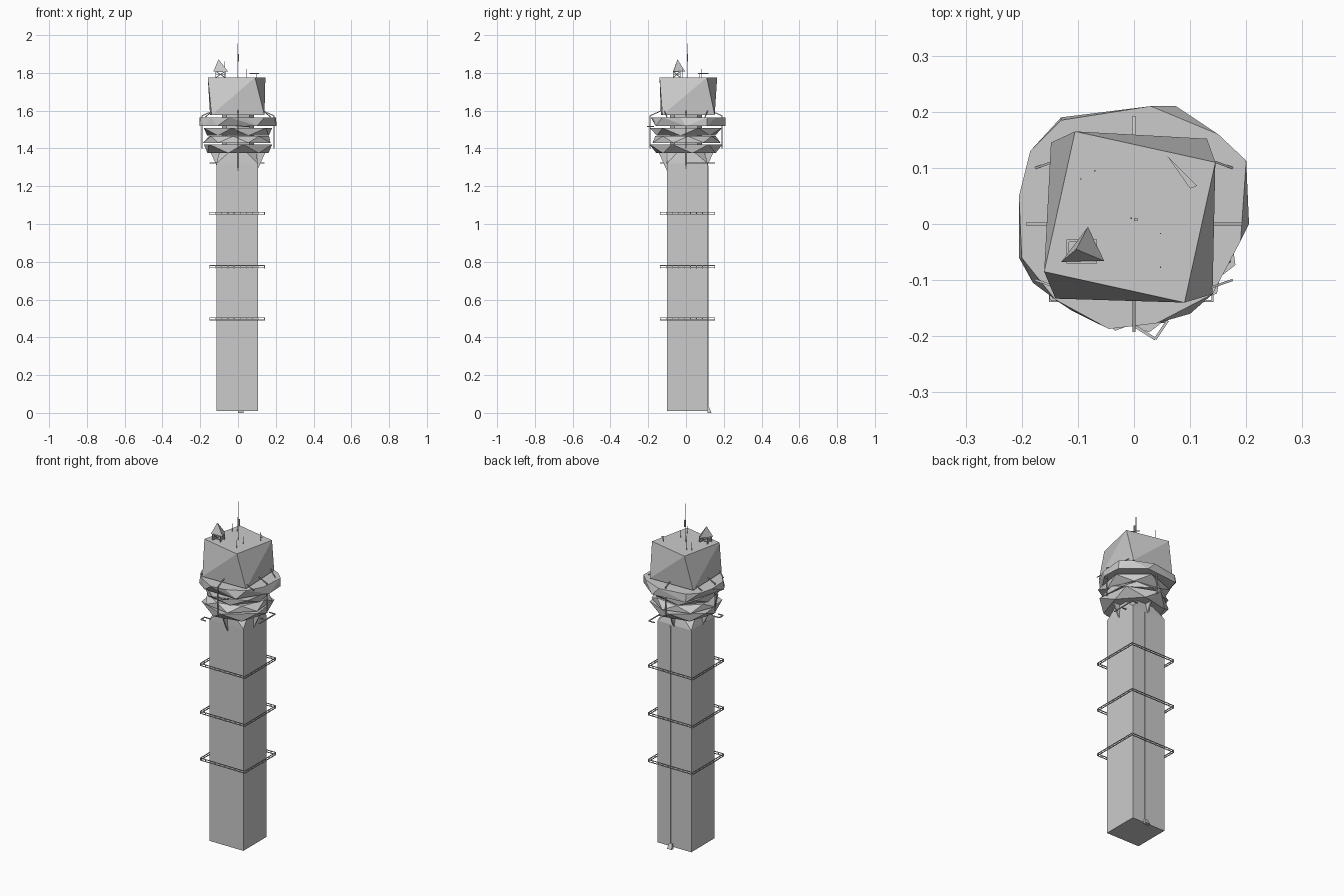
import bpy, bmesh, math
from mathutils import Vector

cube = bpy.data.objects.get("Cube")
if cube:
    bpy.data.objects.remove(cube, do_unlink=True)

concrete = bpy.data.materials.new("concrete_grey")
concrete.use_nodes = True
GREY = (0.6, 0.6, 0.6, 1)
concrete.diffuse_color = GREY
concrete.node_tree.nodes["Principled BSDF"].inputs["Base Color"].default_value = GREY


def finish(name, bm):
    bmesh.ops.recalc_face_normals(bm, faces=bm.faces)
    mesh = bpy.data.meshes.new(name)
    bm.to_mesh(mesh)
    bm.free()
    mesh.materials.append(concrete)
    obj = bpy.data.objects.new(name, mesh)
    bpy.context.collection.objects.link(obj)
    return obj


def hull(name, points):
    """Flat-faced solid wrapped around a set of points."""
    bm = bmesh.new()
    for p in points:
        bm.verts.new(p)
    res = bmesh.ops.convex_hull(bm, input=bm.verts)
    loose = [v for v in bm.verts if not v.link_faces]
    bmesh.ops.delete(bm, geom=loose, context='VERTS')
    return finish(name, bm)


def at(outline, z):
    return [(x, y, z) for x, y in outline]


def rect(x0, x1, y0, y1):
    return [(x0, y0), (x1, y0), (x1, y1), (x0, y1)]


def ngon(sides, radius, turn):
    angles = [math.radians(turn) + math.tau * i / sides for i in range(sides)]
    return [(radius * math.cos(a), radius * math.sin(a)) for a in angles]


def rods(name, segments, r=0.0025):
    """Thin square bars joined into one object."""
    bm = bmesh.new()
    for a, b in segments:
        a, b = Vector(a), Vector(b)
        axis = b - a
        turn = axis.to_track_quat('Z', 'Y').to_matrix().to_4x4()
        turn.translation = (a + b) / 2
        made = bmesh.ops.create_cube(bm, size=1)["verts"]
        for v in made:
            v.co = turn @ Vector((v.co.x * 2 * r, v.co.y * 2 * r, v.co.z * axis.length))
    return finish(name, bm)


# Square shaft and tapered neck
shaft = rect(-0.115, 0.105, -0.1, 0.115)
hull("shaft", at(shaft, 0.01) + at(shaft, 1.32))
hull("neck", at(shaft, 1.32) + at(ngon(8, 0.105, 22), 1.385))
hull("core", at(ngon(8, 0.085, 0), 1.38) + at(ngon(8, 0.085, 0), 1.58))

# Pipe down the back and the small box at its foot
rods("back_pipe", [((0.02, 0.117, 0.03), (0.02, 0.117, 1.31))], 0.003)
foot = rect(0.0, 0.03, 0.115, 0.135)
hull("foot_box", at(foot, 0) + at(rect(0.005, 0.025, 0.115, 0.122), 0.03))

# Square rail rings around the shaft
for level, z in zip(("lower", "middle", "upper"), (0.498, 0.774, 1.057)):
    ring = rect(-0.15, 0.14, -0.137, 0.152)
    bars = []
    for i in range(4):
        a, b = Vector(ring[i]), Vector(ring[(i + 1) % 4])
        for dz in (-0.006, 0.006):
            bars.append(((*a, z + dz), (*b, z + dz)))
        for k in range(9):
            p = a.lerp(b, k / 9)
            bars.append(((*p, z - 0.009), (*p, z + 0.006)))
    rods(level + "_rail_ring", bars, 0.0018)

# Short rails left at the neck
z = 1.322
rods("neck_rails", [
    ((0.138, 0.0, z), (0.138, 0.15, z)), ((0.1, 0.15, z), (0.138, 0.15, z)),
    ((-0.148, -0.135, z), (-0.115, -0.135, z)), ((-0.148, -0.135, z), (-0.148, -0.1, z)),
    ((0.1, 0.06, z), (0.138, 0.06, z)), ((-0.148, -0.1, z), (-0.11, -0.1, z)),
])

# Stacked faceted gallery bands: sides, low radius, high radius, turns, heights
bands = {
    "gallery_floor": (6, 0.165, 0.195, 12, 38, 1.375, 1.422),
    "lower_gallery": (7, 0.185, 0.165, 30, 4, 1.43, 1.465),
    "upper_gallery": (6, 0.165, 0.193, 50, 20, 1.468, 1.508),
}
for name, (n, r0, r1, t0, t1, z0, z1) in bands.items():
    hull(name, at(ngon(n, r0, t0), z0) + at(ngon(n, r1, t1), z1))

# Wide deck below the cab
deck_top = [(-0.185, 0.13), (-0.13, 0.185), (0.03, 0.21), (0.15, 0.16), (0.2, 0.113),
            (0.19, -0.03), (0.14, -0.125), (0.04, -0.177), (-0.045, -0.187),
            (-0.14, -0.135), (-0.2, -0.06), (-0.205, 0.05)]
deck_low = [(-0.205, -0.06), (-0.18, -0.105), (-0.11, -0.155), (0.1, -0.16),
            (0.205, 0), (0.2, 0.11), (0.075, 0.21), (-0.13, 0.19)]
hull("deck", at(deck_low, 1.518) + at(deck_top, 1.565))

# Thin triangular bracket at the front
tip = [(-0.01, -0.175, 1.515), (0.038, -0.205, 1.515), (0.06, -0.172, 1.515)]
rods("front_bracket", [tip[:2], tip[1:]])

# Gussets and upright posts on the four sides
for side, (dx, dy) in {"right": (-1, 0), "left": (1, 0), "front": (0, -1), "back": (0, 1)}.items():
    plate = [(0.1, 1.28), (0.105, 1.39), (0.15, 1.39)]
    hull(side + "_gusset", [(dx * r - dy * w, dy * r + dx * w, h)
                            for r, h in plate for w in (-0.004, 0.004)])
    rods(side + "_post", [((dx * 0.19, dy * 0.19, 1.4), (dx * 0.19, dy * 0.19, 1.575)),
                          ((dx * 0.19, dy * 0.19, 1.573), (dx * 0.13, dy * 0.13, 1.6))])

# Sloping stays from the deck edge to the cab corners
stays = [((sx * 0.175, sy * 0.1, 1.565), (sx * 0.132, sy * 0.115, 1.6))
         for sx in (-1, 1) for sy in (-1, 1)]
rods("cab_stays", stays, 0.002)

# Twisted cab
cab_low = [(-0.148, 0.145), (0.13, 0.152), (0.14, -0.125), (-0.14, -0.133)]
cab_top = [(-0.105, 0.165), (0.145, 0.11), (0.09, -0.14), (-0.16, -0.085)]
hull("cab", at(cab_low, 1.577) + at(cab_top, 1.775))

# Roof cone on a braced stand
hull("roof_cone", at([(-0.13, -0.068), (-0.053, -0.066), (-0.082, -0.005)], 1.808)
     + [(-0.103, -0.045, 1.872)])
legs = rect(-0.118, -0.068, -0.068, -0.03)
frame = []
for i, p in enumerate(legs):
    q = legs[(i + 1) % 4]
    frame += [((*p, 1.775), (*p, 1.81)), ((*p, 1.808), (*q, 1.808)), ((*p, 1.775), (*q, 1.808)),
              ((*p, 1.79), (*q, 1.79))]
rods("cone_stand", frame, 0.002)

# Roof plate, antennas and whips
hull("roof_plate", [(x, y, h) for x, y in [(0.06, 0.12), (0.112, 0.068), (0.1, 0.063)]
                    for h in (1.795, 1.799)])
rods("plate_post", [((0.1, 0.07, 1.775), (0.1, 0.07, 1.797))], 0.001)
rods("main_antenna", [((-0.005, 0.01, 1.775), (-0.005, 0.01, 1.955))], 0.0015)
rods("antenna_sleeve", [((0.003, 0.008, 1.86), (0.003, 0.008, 1.9))], 0.003)
rods("antenna_tip", [((-0.005, 0.01, 1.955), (-0.005, 0.01, 2.0))], 0.0006)
for i, (x, y, top) in enumerate([(-0.07, 0.095, 1.86), (-0.095, 0.08, 1.82),
                                 (0.047, -0.017, 1.82), (0.047, -0.077, 1.82)]):
    rods(f"roof_whip_{i + 1}", [((x, y, 1.775), (x, y, top))], 0.001)
